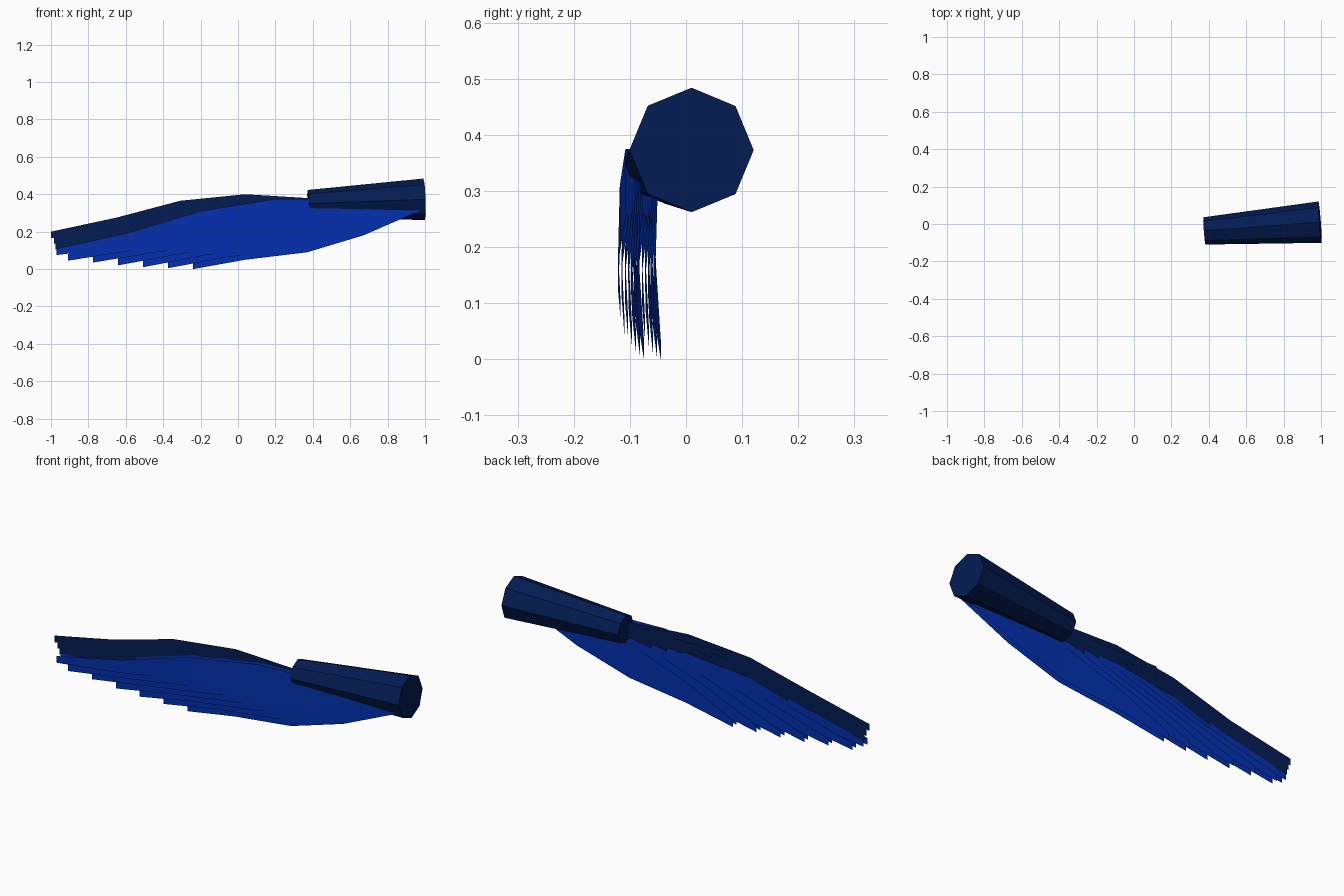
import bpy, bmesh
from mathutils import Vector, Matrix

if "Cube" in bpy.data.objects:
    bpy.data.objects.remove(bpy.data.objects["Cube"])


def material(name, rgb):
    m = bpy.data.materials.new(name)
    m.diffuse_color = (*rgb, 1)
    m.use_nodes = True
    m.node_tree.nodes["Principled BSDF"].inputs["Base Color"].default_value = m.diffuse_color
    return m


NAVY = material("navy", (0.001, 0.0115, 0.088))
BLUE = material("royal blue", (0.001, 0.029, 0.43))


def finish(bm, name, mat):
    me = bpy.data.meshes.new(name)
    bm.to_mesh(me)
    bm.free()
    me.materials.append(mat)
    ob = bpy.data.objects.new(name, me)
    bpy.context.collection.objects.link(ob)
    return ob


def blade(name, mat, top, low, ys):
    """Thin feather sheet between an upper and a lower edge."""
    bm = bmesh.new()
    a = [bm.verts.new((x, y, z)) for (x, z), y in zip(top, ys)]
    b = [bm.verts.new((x, y, z)) for (x, z), y in zip(low, ys)]
    for i in range(len(a) - 1):
        bm.faces.new((a[i], a[i + 1], b[i + 1], b[i]))
    return finish(bm, name, mat)


def mix(p, q, t):
    return [(a + (c - a) * t, b + (d - b) * t) for (a, b), (c, d) in zip(p, q)]


# Tapered eight-sided arm
start, end = Vector((0.376, -0.037, 0.350)), Vector((0.995, 0.010, 0.373))
axis = end - start
bm = bmesh.new()
bmesh.ops.create_cone(bm, cap_ends=True, segments=8, radius1=0.073,
                      radius2=0.111, depth=axis.length)
side = Vector((0, 1, 0)).cross(axis).normalized()
n = axis.normalized()
rot = Matrix((side, n.cross(side), n)).transposed().to_4x4()
bm.transform(Matrix.Translation((start + end) / 2) @ rot)
finish(bm, "arm", NAVY)

# Long blue flight feathers, in a front and a back fan
top_a = [(0.40, 0.375), (0.20, 0.375), (-0.20, 0.31), (-0.60, 0.19), (-0.97, 0.11)]
low_a = [(0.40, 0.28), (0.20, 0.25), (-0.20, 0.19), (-0.60, 0.122), (-0.97, 0.075)]
top_b = [(0.98, 0.325), (0.67, 0.31), (0.37, 0.27), (0.04, 0.16), (-0.24, 0.03)]
low_b = [(0.98, 0.315), (0.67, 0.18), (0.37, 0.09), (0.04, 0.05), (-0.24, 0.0)]
tip_low = [0.075, 0.045, 0.035, 0.02, 0.01, 0.005, 0.0]
bow_a = [0.015, 0.005, -0.005, -0.008, -0.004]
bow_b = [-0.005, -0.009, -0.013, -0.008, 0]
for fan, y0 in (("front", -0.113), ("back", -0.083)):
    for i in range(7):
        t = i / 6
        top, low = mix(top_a, top_b, t), mix(low_a, low_b, t)
        if i:
            top[0] = (top[0][0], 0.315)
        tip = -0.97 if i == 0 else -0.91 + 0.134 * (i - 1)
        top[-1] = (tip, tip_low[i] + 0.035)
        low[-1] = (tip, tip_low[i])
        blade(f"{fan}_flight_feather_{i + 1}", BLUE, top, low,
              [y0 + 0.038 * t + a + (b - a) * t for a, b in zip(bow_a, bow_b)])

# Long navy leading feathers along the upper edge
lead = [(0.40, 0.378), (0.04, 0.40), (-0.31, 0.365), (-0.65, 0.275), (-1.0, 0.20)]
drop = [0.01, 0.02, 0.025, 0.025, 0.03]
width = [0.06, 0.06, 0.055, 0.07, 0.035]
lead_y = [-0.060, -0.075, -0.090, -0.100, -0.092]
for k in range(3):
    top = [(x, z - d * k) for (x, z), d in zip(lead, drop)]
    top[-1] = ((-1.0, -0.985, -0.975)[k], top[-1][1])
    low = [(x, z - w) for (x, z), w in zip(top, width)]
    blade(f"leading_feather_{k + 1}", NAVY, top, low,
          [y + 0.003 * k for y in lead_y])

# Short navy covert feathers on the back, with stepped tips
for k in range(6):
    x = 0.24 - 0.086 * k
    z = 0.272 + 0.0115 * k
    root = min(0.40, x + 0.22)
    blade(f"covert_feather_{k + 1}", NAVY, [(root, 0.365), (x, z + 0.04)],
          [(root, z + 0.036), (x, z)], [-0.058 - 0.001 * k, -0.062 - 0.001 * k])
